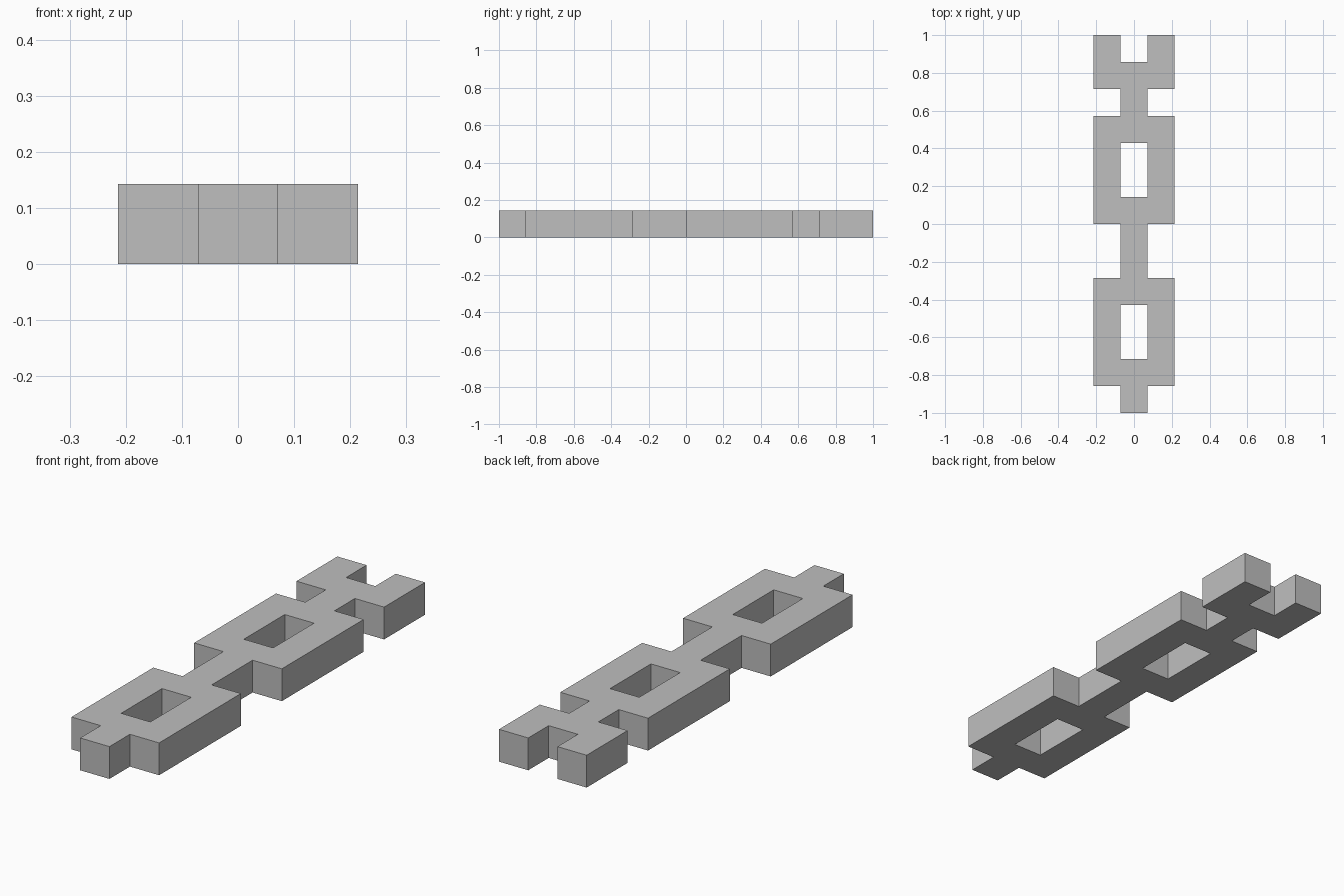
import bpy
import bmesh

cube = bpy.data.objects.get("Cube")
if cube:
    bpy.data.objects.remove(cube, do_unlink=True)

UNIT = 1 / 7

# Plain grey material
grey = bpy.data.materials.new("plain_grey")
grey.use_nodes = True
colour = (0.52, 0.52, 0.52, 1)
grey.diffuse_color = colour
grey.node_tree.nodes["Principled BSDF"].inputs["Base Color"].default_value = colour

# Plan of the chain in unit cells, front to back
BAR, FULL, OPEN = ".#.", "###", "#.#"
LINK = [FULL, OPEN, OPEN, FULL]
plan = [BAR] + LINK + [BAR, BAR] + LINK + [BAR] + [FULL, OPEN]

# Flat cells of the plan, joined at their shared edges
bm = bmesh.new()
for row, cells in enumerate(plan):
    y = row * UNIT - 1
    for col, mark in enumerate(cells):
        if mark == "#":
            x = (col - 1.5) * UNIT
            corners = [(x, y), (x + UNIT, y), (x + UNIT, y + UNIT), (x, y + UNIT)]
            bm.faces.new([bm.verts.new((cx, cy, 0)) for cx, cy in corners])
bmesh.ops.remove_doubles(bm, verts=bm.verts[:], dist=0.001)

# Raise the plan into a solid slab
raised = bmesh.ops.extrude_face_region(bm, geom=bm.faces[:], use_keep_orig=True)
top = [v for v in raised["geom"] if isinstance(v, bmesh.types.BMVert)]
bmesh.ops.translate(bm, verts=top, vec=(0, 0, UNIT))
bmesh.ops.recalc_face_normals(bm, faces=bm.faces[:])

mesh = bpy.data.meshes.new("chain_strip")
bm.to_mesh(mesh)
bm.free()
mesh.materials.append(grey)
strip = bpy.data.objects.new("chain_strip", mesh)
bpy.context.collection.objects.link(strip)
